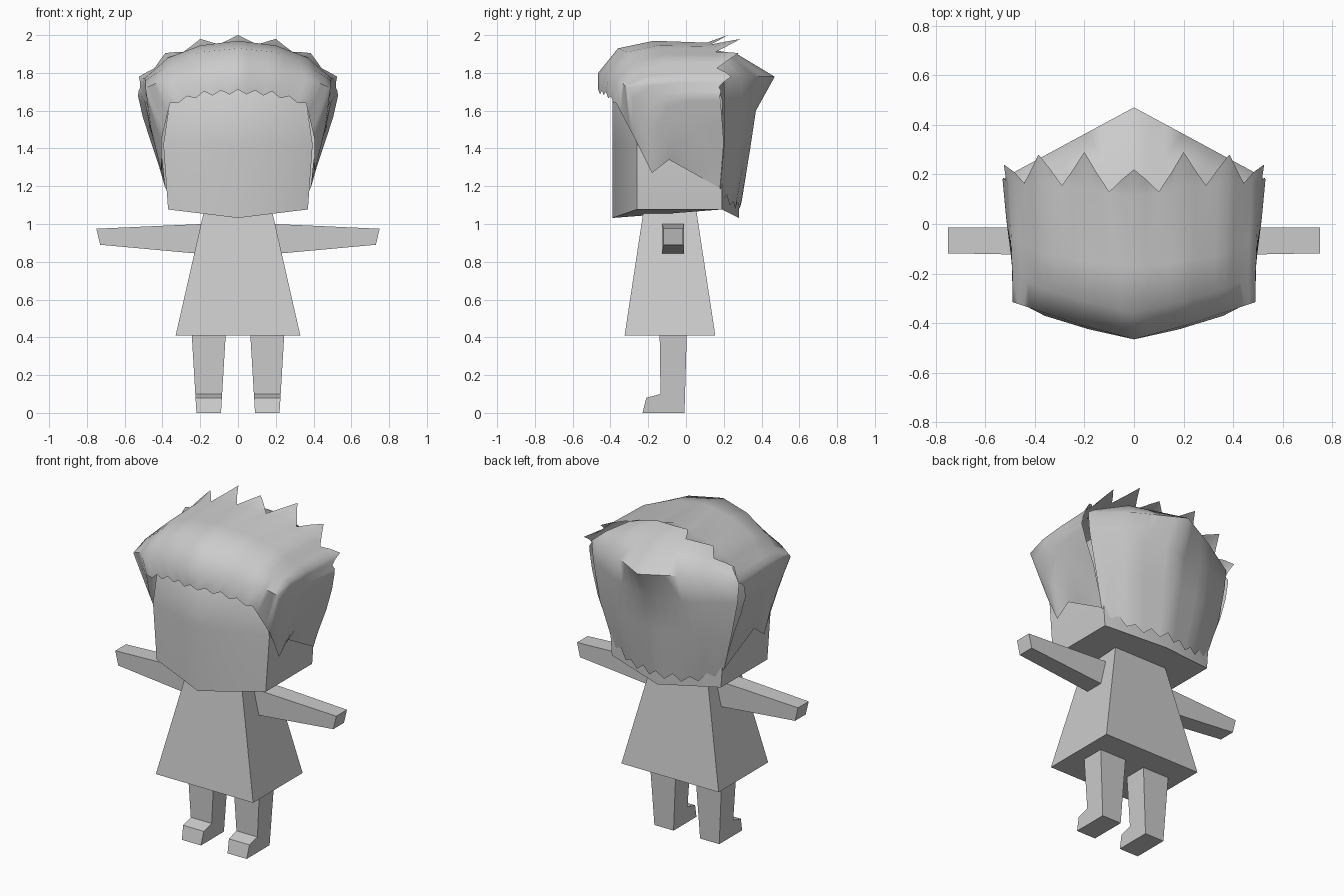
import bpy
import bmesh
import math
from mathutils import Vector

cube = bpy.data.objects.get("Cube")
if cube:
    bpy.data.objects.remove(cube, do_unlink=True)

mat = bpy.data.materials.new("plain grey")
mat.use_nodes = True
GREY = (0.6, 0.6, 0.6, 1)
mat.diffuse_color = GREY
mat.node_tree.nodes["Principled BSDF"].inputs["Base Color"].default_value = GREY


def make(name, rows, wrap=False, caps=False, smooth=None, mirror=False):
    """Skin a list of point rows; optionally close, cap, smooth and mirror."""
    bm = bmesh.new()
    grid = [[bm.verts.new(p) for p in row] for row in rows]
    n = len(rows[0])
    for a, b in zip(grid, grid[1:]):
        for i in range(n if wrap else n - 1):
            j = (i + 1) % n
            bm.faces.new((a[i], a[j], b[j], b[i]))
    if caps:
        bm.faces.new(grid[0][::-1])
        bm.faces.new(grid[-1])
    bmesh.ops.remove_doubles(bm, verts=bm.verts, dist=0.0005)
    bmesh.ops.recalc_face_normals(bm, faces=bm.faces)
    if not wrap:
        # open sheets should face away from the head
        middle = Vector((0, 0, 1.4))
        side = sum((f.calc_center_median() - middle).dot(f.normal) for f in bm.faces)
        if side < 0:
            bmesh.ops.reverse_faces(bm, faces=bm.faces)
    me = bpy.data.meshes.new(name)
    bm.to_mesh(me)
    bm.free()
    me.materials.append(mat)
    ob = bpy.data.objects.new(name, me)
    bpy.context.collection.objects.link(ob)
    if mirror:
        mod = ob.modifiers.new("mirror", 'MIRROR')
        mod.use_clip = True
    if smooth:
        bpy.ops.object.select_all(action='DESELECT')
        ob.select_set(True)
        bpy.context.view_layer.objects.active = ob
        bpy.ops.object.shade_smooth_by_angle(angle=math.radians(smooth))
    return ob


def rect(x, y0, y1, z):
    return [(-x, y0, z), (x, y0, z), (x, y1, z), (-x, y1, z)]


# Dress
make("dress", [rect(0.33, -0.325, 0.155, 0.41), rect(0.18, -0.225, 0.055, 1.07)],
     wrap=True, caps=True)


# Arms, tapered towards the hand
def arm_ring(xt, zt, xb, zb, y0, y1):
    return [(xt, y0, zt), (xt, y1, zt), (xb, y1, zb), (xb, y0, zb)]


make("arms", [arm_ring(0.1, 1.004, 0.1, 0.833, -0.13, -0.01),
              arm_ring(0.75, 0.975, 0.73, 0.89, -0.118, -0.015)],
     wrap=True, caps=True, mirror=True)

# Legs and feet: side profile between a tapering inner and outer face
leg = [(-0.14, 0.45), (-0.135, 0.1), (-0.21, 0.08), (-0.23, 0), (-0.008, 0), (0.005, 0.45)]
make("legs", [[(0.155 + s * (0.065 + 0.06 * z), y, z) for y, z in leg] for s in (-1, 1)],
     wrap=True, caps=True, mirror=True)


# Head: six-sided rings, chin and nape slightly lower than the sides
def head_ring(x, z, drop=0.0, k=1.0):
    half = [(0, -0.39), (1, -0.26), (1, 0.19), (0, 0.28), (-1, 0.19), (-1, -0.26)]
    return [(s * x * k, y * k, z - (0 if s else drop)) for s, y in half]


make("head", [head_ring(0.37, 1.077, 0.045), head_ring(0.395, 1.42),
              head_ring(0.36, 1.66), head_ring(0.36, 1.76, 0, 0.8)],
     wrap=True, caps=True, smooth=45)


# Hair: key strands from lower edge to end, blended into finer strands
def blend(keys, t):
    i = min(int(t), len(keys) - 2)
    return [Vector(a).lerp(Vector(b), t - i) for a, b in zip(keys[i], keys[i + 1])]


def zigzag(t):
    return abs(1 - 2 * (t % 1))


STEPS = 4

# Front hair sweeps back over the crown; the last two points are notch and tip
front_keys = [
    [(0, -0.465, 1.7), (0, -0.465, 1.8), (0, -0.36, 1.93), (0, -0.17, 1.97), (0, 0.11, 1.96), (0, 0.22, 2.0)],
    [(.18, -.425, 1.69), (.22, -.405, 1.79), (.2, -.31, 1.91), (.2, -.15, 1.945), (.2, .15, 1.94), (.2, .29, 1.98)],
    [(.36, -.37, 1.64), (.4, -.345, 1.76), (.37, -.26, 1.84), (.37, -.12, 1.88), (.38, .16, 1.88), (.385, .28, 1.905)],
    [(.405, -.27, 1.45), (.49, -.315, 1.72), (.49, -.2, 1.76), (.495, -.05, 1.77), (.505, .17, 1.77), (.525, .24, 1.78)],
    [(.405, -.18, 1.27), (.46, -.19, 1.5), (.495, -.13, 1.65), (.515, .02, 1.68), (.53, .18, 1.68), (.53, .18, 1.68)],
    [(.4, -.09, 1.34), (.44, -.05, 1.42), (.475, .02, 1.53), (.49, .1, 1.56), (.505, .19, 1.57), (.505, .19, 1.57)],
    [(.385, .18, 1.19), (.4, .185, 1.25), (.42, .19, 1.31), (.44, .195, 1.37), (.46, .2, 1.43), (.46, .2, 1.43)],
]
rows = []
for s in range((len(front_keys) - 1) * STEPS + 1):
    t = s / STEPS
    strand = blend(front_keys, t)
    if t < 2:
        strand[0].z += 0.012 * (1 if s % 2 == 0 else -1)
    strand[-1] = strand[-2].lerp(strand[-1], zigzag(t))
    rows.append(strand)
make("front_hair", rows, smooth=60, mirror=True)

# Back hair, tucked under the crown
back_keys = [
    [(.385, .18, 1.17), (.445, .2, 1.4), (.49, .2, 1.63), (.5, .2, 1.75), (.43, .16, 1.81), (.36, .02, 1.84)],
    [(.2, .25, 1.1), (.25, .295, 1.4), (.27, .315, 1.62), (.26, .33, 1.78), (.22, .22, 1.89), (.18, .03, 1.92)],
    [(0, .295, 1.1), (0, .34, 1.4), (0, .37, 1.6), (0, .47, 1.78), (0, .27, 1.9), (0, .04, 1.94)],
]
rows = []
for s in range((len(back_keys) - 1) * STEPS + 1):
    strand = blend(back_keys, s / STEPS)
    strand[0].z += 0.02 * (1 if s % 2 == 0 else -1)
    rows.append(strand)
make("back_hair", rows, smooth=60, mirror=True)
